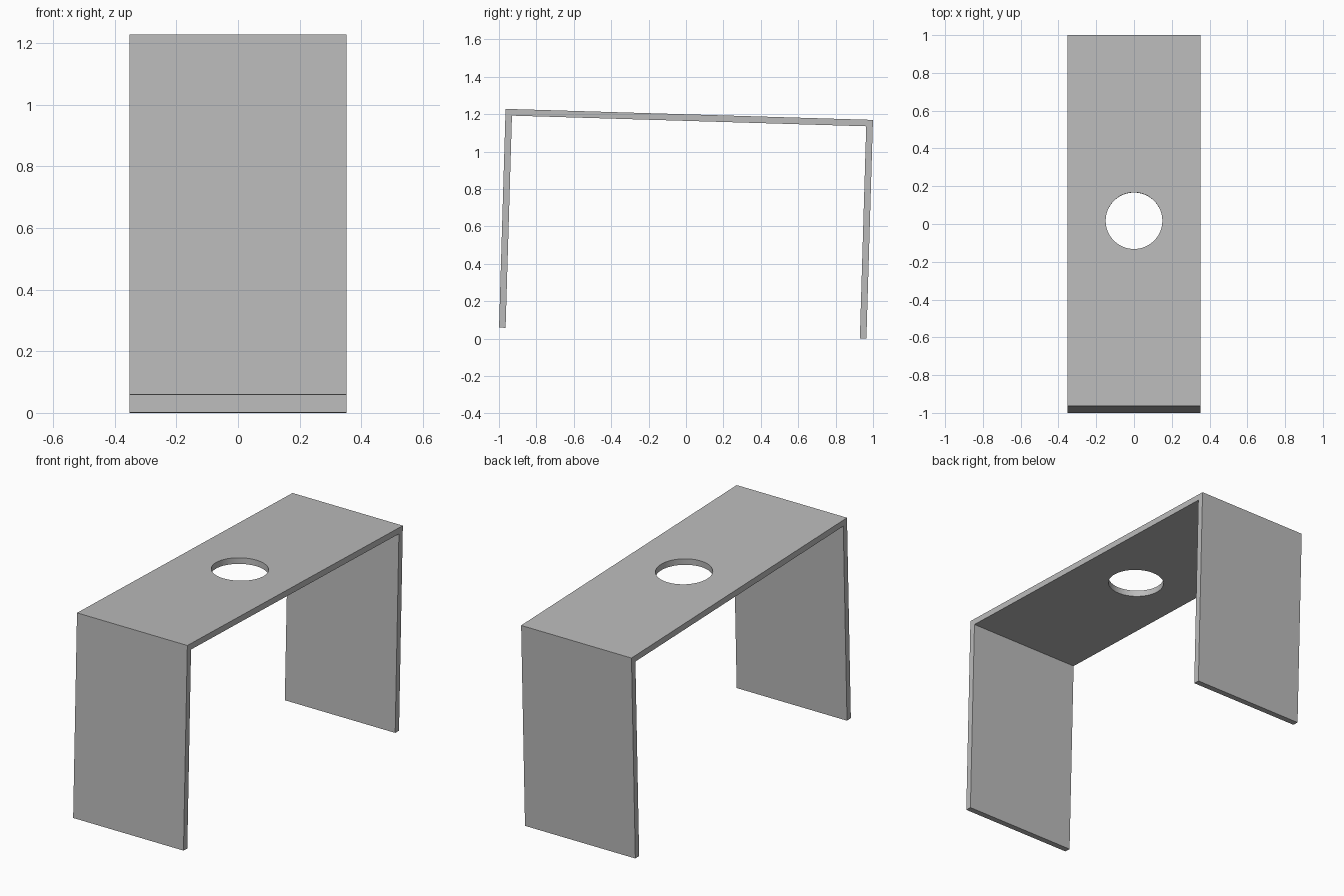
import bpy
import bmesh
from math import radians, cos, sin
from mathutils import Matrix, Vector

cube = bpy.data.objects.get("Cube")
if cube:
    bpy.data.objects.remove(cube, do_unlink=True)

LENGTH, HEIGHT, WIDTH, THICK = 1.965, 1.17, 0.704, 0.035
HOLE_RADIUS = 0.15
TILT = radians(-1.72)

# Sheet metal colour
metal = bpy.data.materials.new("grey metal")
metal.use_nodes = True
colour = (0.5, 0.5, 0.5, 1)
metal.diffuse_color = colour
metal.node_tree.nodes["Principled BSDF"].inputs["Base Color"].default_value = colour

# Bracket: U profile extruded across the width
half, inner, under = LENGTH / 2, LENGTH / 2 - THICK, HEIGHT - THICK
profile = [(-half, 0), (-inner, 0), (-inner, under), (inner, under),
           (inner, 0), (half, 0), (half, HEIGHT), (-half, HEIGHT)]
bm = bmesh.new()
face = bm.faces.new([bm.verts.new((-WIDTH / 2, y, z)) for y, z in profile])
sweep = bmesh.ops.extrude_face_region(bm, geom=[face])
bmesh.ops.translate(bm, vec=(WIDTH, 0, 0),
                    verts=[v for v in sweep["geom"] if isinstance(v, bmesh.types.BMVert)])
bmesh.ops.recalc_face_normals(bm, faces=bm.faces)
mesh = bpy.data.meshes.new("bracket")
bm.to_mesh(mesh)
bm.free()
mesh.materials.append(metal)
bracket = bpy.data.objects.new("bracket", mesh)
bpy.context.collection.objects.link(bracket)

# Round hole through the middle of the top plate
bpy.ops.mesh.primitive_cylinder_add(vertices=64, radius=HOLE_RADIUS, depth=THICK * 4,
                                    location=(0, 0, HEIGHT - THICK / 2))
cutter = bpy.context.object
cutter.name = "hole_cutter"
cutter.hide_render = True
cutter.data.materials.append(metal)

bpy.ops.object.select_all(action="DESELECT")
bracket.select_set(True)
bpy.context.view_layer.objects.active = bracket
cut = bracket.modifiers.new("hole", "BOOLEAN")
cut.operation = "DIFFERENCE"
cut.solver = "EXACT"
cut.object = cutter
bpy.ops.object.modifier_apply(modifier=cut.name)
bpy.data.objects.remove(cutter, do_unlink=True)

# Lean the bracket slightly, then centre it and stand it on the ground
bracket.data.transform(Matrix.Rotation(TILT, 4, "X"))
ys = [v.co.y for v in bracket.data.vertices]
zs = [v.co.z for v in bracket.data.vertices]
bracket.data.transform(Matrix.Translation((0, -(min(ys) + max(ys)) / 2, -min(zs))))
bpy.ops.object.shade_smooth_by_angle(angle=radians(30))
